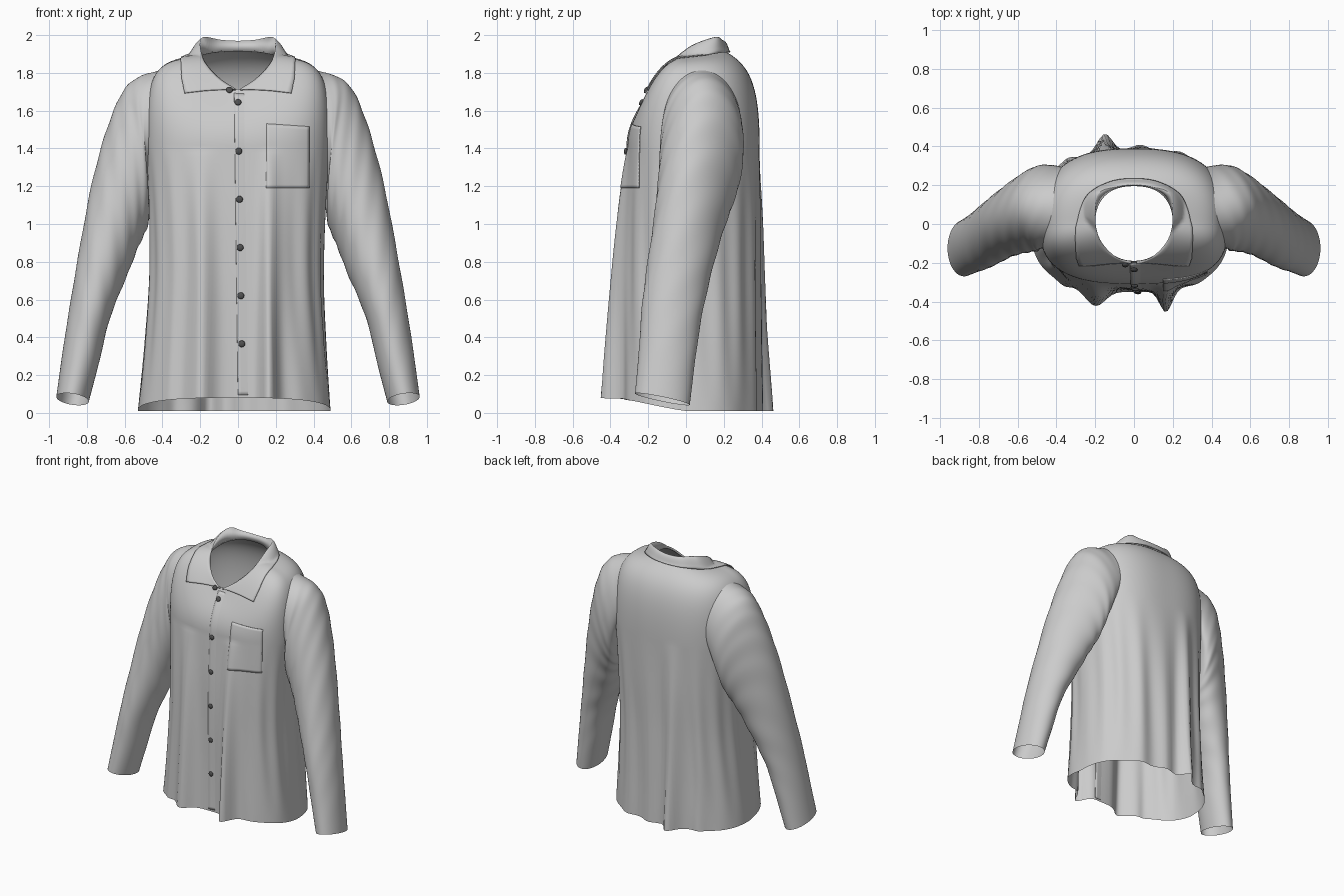
import bpy, bmesh, math
from mathutils import Vector
from mathutils.bvhtree import BVHTree

if "Cube" in bpy.data.objects:
    bpy.data.objects.remove(bpy.data.objects["Cube"])


def spow(v, p):
    return math.copysign(abs(v) ** p, v)


def smoothstep(v):
    v = max(0, min(1, v))
    return v * v * (3 - 2 * v)


def smooth_path(pts, n):
    """Catmull-Rom resample of equal-length tuples to n+1 entries."""
    out, m = [], len(pts) - 1
    for k in range(n + 1):
        f = k / n * m
        i = min(int(f), m - 1)
        t = f - i
        p1, p2 = pts[i], pts[i + 1]
        p0 = pts[i - 1] if i else [2 * a - b for a, b in zip(p1, p2)]
        p3 = pts[i + 2] if i + 2 <= m else [2 * b - a for a, b in zip(p1, p2)]
        out.append([b + .5 * t * (c - a + t * (2 * a - 5 * b + 4 * c - d + t * (3 * (b - c) + d - a)))
                    for a, b, c, d in zip(p0, p1, p2, p3)])
    return out


def grid_object(name, rows, closed=False, flip=False, thick=0):
    """Skin a grid of points, row by row."""
    w = len(rows[0])
    faces = []
    for i in range(len(rows) - 1):
        for j in range(w if closed else w - 1):
            k = (j + 1) % w
            f = (i * w + j, i * w + k, (i + 1) * w + k, (i + 1) * w + j)
            faces.append(f[::-1] if flip else f)
    me = bpy.data.meshes.new(name)
    me.from_pydata([tuple(p) for r in rows for p in r], [], faces)
    me.polygons.foreach_set("use_smooth", [True] * len(faces))
    ob = bpy.data.objects.new(name, me)
    bpy.context.collection.objects.link(ob)
    if thick:
        mod = ob.modifiers.new("thickness", 'SOLIDIFY')
        mod.thickness = thick
        mod.offset = -1
    return ob


# --- Shirt body: hanging lower part with folds, then yoke curving to the neck
CHEST = 1.4
FRONT_FOLDS = [(-.2, .085, .07), (.165, .12, .045), (-.36, .02, .04), (.33, .01, .05)]
BACK_FOLDS = [(-.15, .1, .055), (.03, -.04, .07), (.24, .03, .07), (-.34, .02, .04)]
# rows: half width, front depth, back depth from hem to chest
SECTIONS = [(.51, .35, .37), (.48, .345, .37), (.46, .34, .375), (.465, .33, .385), (.485, .31, .39)]
NT, NLOW, NUP = 180, 56, 28
sections = smooth_path(SECTIONS, NLOW)


def body_point(t, i):
    a, f, b = sections[i]
    c, s = math.cos(t), math.sin(t)
    hem = .01 + .07 * max(0, -s) ** .8
    z = hem + (CHEST - hem) * i / NLOW
    x = a * spow(c, .75) - .02 * (1 - i / NLOW)
    y = f * spow(s, .7) if s < 0 else b * spow(s, .8)
    fade = max(0, 1 - z / CHEST) ** (.7 if s < 0 else 1)
    for x0, amp, w in (FRONT_FOLDS if s < 0 else BACK_FOLDS):
        y += math.copysign(amp, s) * abs(s) ** .5 * fade * math.exp(-((x - x0) / w) ** 2)
    ripple = .005 * math.sin(17 * t + 2 * z) * math.sin(math.pi * i / NLOW)
    return Vector((x + ripple * c, y + ripple * s, z))


def yoke_point(t, u):
    c, s = math.cos(t), math.sin(t)
    p = body_point(t, NLOW)
    e = Vector((.2 * spow(c, .85 if s > 0 else 1), .195 * spow(s, .85) if s > 0 else .19 * s,
                1.885 + .035 * s if s > 0 else 1.885 - .17 * s * s))
    full = 1 - .6 * max(0, -s) ** 2          # fuller at shoulders and back, flatter in front
    q = c * c
    dz = e.z - p.z
    c1 = Vector((p.x * 1.02, p.y, p.z + dz * (.35 + .3 * full + .2 * q)))
    c2 = e.lerp(p, .75 * full + .1 * q)
    c2.z = p.z + dz * (.62 + .24 * full + .11 * q)
    v = 1 - u
    return p * v ** 3 + c1 * 3 * v * v * u + c2 * 3 * v * u * u + e * u ** 3


angles = [2 * math.pi * k / NT for k in range(NT)]
rows = [[body_point(t, i) for t in angles] for i in range(NLOW + 1)]
rows += [[yoke_point(t, k / NUP) for t in angles] for k in range(1, NUP + 1)]
body = grid_object("shirt_body", rows, closed=True)
bvh = BVHTree.FromPolygons([v.co for v in body.data.vertices],
                           [tuple(p.vertices) for p in body.data.polygons])


def on_front(x, z, off=0.0):
    hit, n, _, _ = bvh.ray_cast(Vector((x, -2, z)), Vector((0, 1, 0)))
    return hit + n * off, n


# --- Sleeves: rings given by outer x,z / inner x,z / y centre / y half depth
RINGS = [(.44, 1.825, .46, 1.18, .085, .21), (.53, 1.79, .465, 1.08, .085, .22),
         (.60, 1.72, .475, 1.0, .08, .22), (.66, 1.6, .50, .94, .065, .21),
         (.72, 1.42, .535, .86, .04, .195), (.78, 1.18, .58, .74, .005, .18),
         (.84, .86, .64, .6, -.04, .17), (.885, .6, .69, .46, -.075, .16),
         (.925, .35, .735, .27, -.1, .15), (.962, .085, .79, .06, -.125, .145)]
NS, NR = 72, 70
ring_specs = smooth_path(RINGS, NR)
for side, label in ((1, "left"), (-1, "right")):
    rows, shift = [], []
    for k, (ox, oz, ix, iz, yc, yh) in enumerate(ring_specs):
        u = k / NR
        ring = []
        for j in range(NS):
            t = 2 * math.pi * j / NS
            wr = 1 + .02 * math.sin(3 * t + 22 * u + side) * math.sin(math.pi * u) * math.sin(31 * u + 2 * t)
            c, s = math.cos(t) * wr, math.sin(t) * wr
            x = (ox + ix) / 2 + (ox - ix) / 2 * c - .05 * (1 - u) * s * s
            z = (oz + iz) / 2 + (oz - iz) / 2 * c - .03 * s * u ** 4
            p = Vector((side * x, yc + yh * s, z))
            if k == 0:      # seat the armhole seam on the body surface
                hit = bvh.ray_cast(Vector((side * 2, p.y, p.z - .012 * max(0, c))), Vector((-side, 0, 0)))[0]
                shift.append(hit - p if hit else Vector())
            ring.append(p + shift[j] * (1 - smoothstep(u / .25)))
        rows.append(ring)
    grid_object(label + "_sleeve", rows, closed=True, flip=side > 0)

# --- Collar: inner stand, fold line and turned-down flap with pointed tips
FOLD = [(.012, -.205, 1.715), (.10, -.165, 1.775), (.175, -.08, 1.86), (.2, .03, 1.945),
        (.182, .155, 1.99), (.09, .19, 1.975), (0, .2, 1.97)]
OUTER = [(.28, -.18, 1.675), (.295, -.12, 1.745), (.295, -.04, 1.825), (.275, .08, 1.885),
         (.23, .165, 1.91), (.12, .222, 1.912), (0, .235, 1.91)]


def mirrored(pts):
    return pts + [(-x, y, z) for x, y, z in pts[-2::-1]]


NC, NF = 96, 10
fold = [Vector(p) for p in smooth_path(mirrored(FOLD), NC)]
outer = [Vector(p) for p in smooth_path(mirrored(OUTER), NC)]
stand = [yoke_point(math.atan2(p.y, p.x), 1) - Vector((0, 0, .006)) for p in fold]
collar = [stand, fold]
for r in range(1, NF + 1):
    row, f = [], r / NF
    for a, b in zip(fold, outer):
        p = a.lerp(b, f)
        p.z += .012 * math.sin(math.pi * min(1, f * 1.2)) * (1 if a.y > 0 else .4)
        hit, n, _, _ = bvh.find_nearest(p)
        d = (p - hit).dot(n)
        if d < .012 or (r == NF and d < .06):
            p = hit + n * .012
        row.append(p)
    collar.append(row)
grid_object("collar", collar, flip=True, thick=.006)


# --- Front patches laid on the cloth: button placket and chest pocket
def front_patch(name, x0, x1, z0, z1, nx, nz, off0, off1, thick, lean=0.0, slant=0.0):
    pts = []
    for i in range(nz + 1):
        v = i / nz
        pts.append([on_front(x0 + (x1 - x0) * j / nx + lean * (1 - v),
                             z0 + (z1 - z0 - slant * j / nx) * v,
                             off0 + (off1 - off0) * j / nx)[0] for j in range(nx + 1)])
    return grid_object(name, pts, thick=thick)


front_patch("button_placket", -.02, .05, .095, 1.69, 4, 80, .006, -.002, .004, lean=.02)
front_patch("chest_pocket", .15, .375, 1.19, 1.53, 14, 18, .004, .007, .005, slant=.015)

# --- Buttons
dark = bpy.data.materials.new("button_dark")
dark.diffuse_color = (.08, .08, .08, 1)
dark.use_nodes = True
dark.node_tree.nodes["Principled BSDF"].inputs["Base Color"].default_value = dark.diffuse_color
BUTTONS = [(-.045, 1.71)] + [(.004 * k, 1.64 - .255 * k) for k in range(6)]
for k, (x, z) in enumerate(BUTTONS):
    p, n = on_front(x, min(z, 1.685), .009)
    if k == 0:
        p = Vector((x, -.212, z))
    bm = bmesh.new()
    bmesh.ops.create_uvsphere(bm, u_segments=20, v_segments=10, radius=.018)
    bmesh.ops.scale(bm, vec=(1, 1, .5), verts=bm.verts)
    for f in bm.faces:
        f.smooth = True
    me = bpy.data.meshes.new("button")
    bm.to_mesh(me)
    bm.free()
    me.materials.append(dark)
    ob = bpy.data.objects.new("button_%d" % (k + 1), me)
    ob.location = p
    ob.rotation_euler = n.to_track_quat('Z', 'Y').to_euler()
    bpy.context.collection.objects.link(ob)
